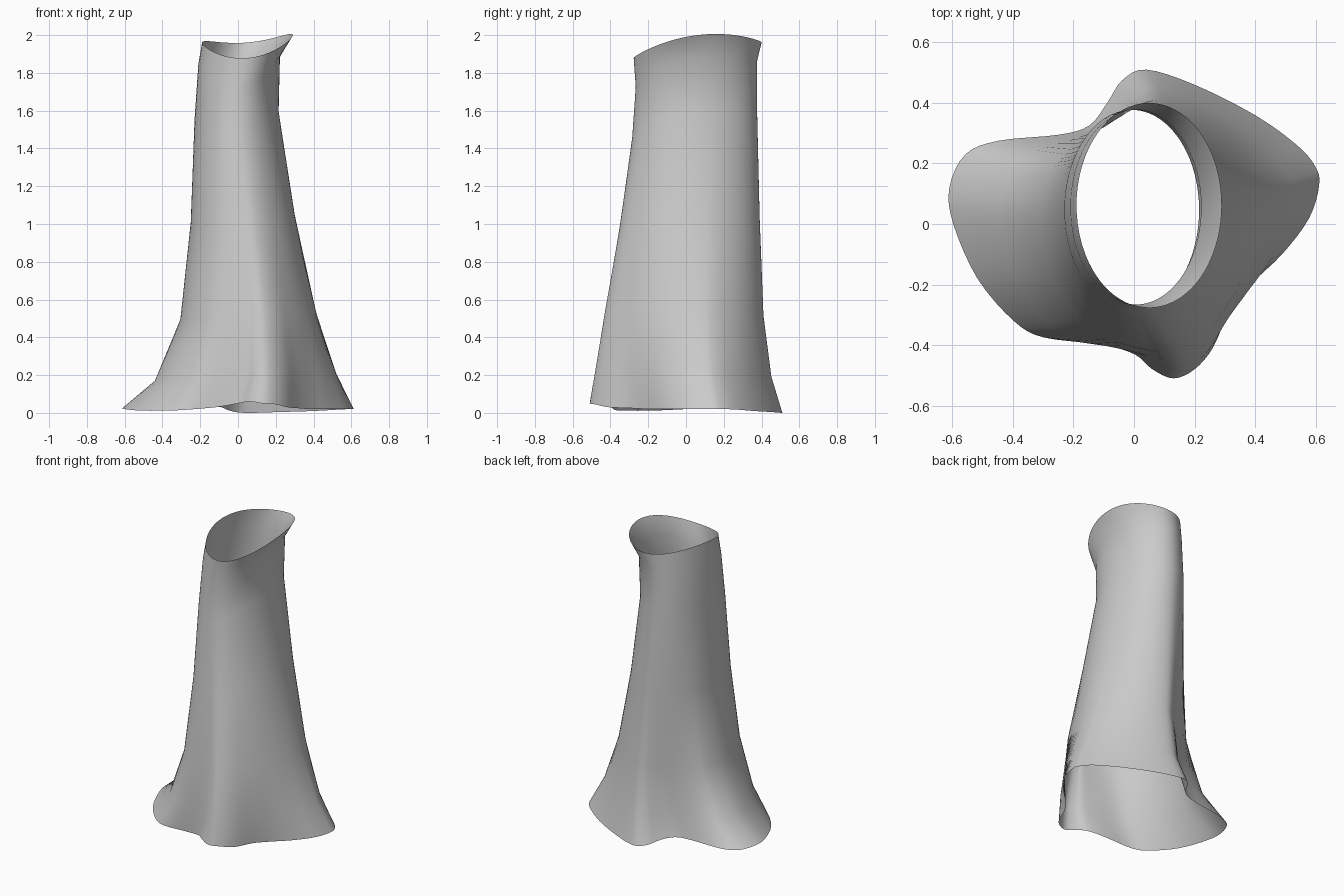
import bpy, bmesh, math
from mathutils import Vector

if "Cube" in bpy.data.objects:
    bpy.data.objects.remove(bpy.data.objects["Cube"])

# Flared base outline (x, y), counter-clockwise from the right
BASE = [(.613, .13), (.60, .19), (.54, .26), (.40, .36), (.20, .46), (.04, .51),
        (-.04, .475), (-.09, .40), (-.15, .325), (-.25, .295), (-.45, .275),
        (-.56, .23), (-.613, .12), (-.60, .0), (-.52, -.18), (-.40, -.32),
        (-.30, -.375), (-.12, -.395), (0, -.43), (.06, -.48), (.13, -.51),
        (.20, -.48), (.26, -.41), (.315, -.29), (.385, -.20), (.49, -.10), (.58, .02)]
# Height of the wavy bottom edge at each outline point
WAVE = [.02, .02, .018, .01, .004, 0, .01, .03, .035, .03, .02, .02, .025, .02,
        .012, .012, .015, .03, .05, .06, .05, .045, .03, .025, .02, .02, .02]
# Rings: z, front dip, x min, x max, y min, y max, roundness
RINGS = [(0, 0, -.613, .613, -.51, .51, 0),
         (.19, 0, -.44, .52, -.485, .452, .3),
         (.515, 0, -.305, .413, -.432, .41, .7),
         (1.03, .04, -.25, .30, -.35, .39, .93),
         (1.575, .12, -.23, .215, -.285, .377, 1),
         (1.865, .14, -.21, .222, -.266, .377, 1),
         (1.95, 0, -.19, .29, -.277, .40, 1)]
STEPS = 4


def smooth_loop(pts):
    """Closed Catmull-Rom curve through the points."""
    out, n = [], len(pts)
    for i in range(n):
        a, b, c, d = (pts[(i + k) % n] for k in (-1, 0, 1, 2))
        for s in range(STEPS):
            t = s / STEPS
            out.append(.5 * (2 * b + (c - a) * t + (2 * a - 5 * b + 4 * c - d) * t * t
                             + (3 * b - a - 3 * c + d) * t ** 3))
    return out


def fit(vals, lo, hi):
    a, b = min(vals), max(vals)
    return [lo + (v - a) / (b - a) * (hi - lo) for v in vals]


outline = smooth_loop([Vector((x, y, z)) for (x, y), z in zip(BASE, WAVE)])
unit = [Vector((p.x / .613, p.y / .51)) for p in outline]
rounds = [u.normalized() for u in unit]

# Trunk wall: rings morph from the lobed base to the oval mouth
bm = bmesh.new()
loops = []
for k, (z, dip, x0, x1, y0, y1, w) in enumerate(RINGS):
    mix = [u.lerp(r, w) for u, r in zip(unit, rounds)]
    xs, ys = fit([m.x for m in mix], x0, x1), fit([m.y for m in mix], y0, y1)
    loop = []
    for x, y, r, o in zip(xs, ys, rounds, outline):
        if k == 0:
            h = max(0, o.z)
        elif k == len(RINGS) - 1:
            h = z + .02 * r.x + .041 * r.y + .03 * (r.x ** 2 - r.y ** 2)
        else:
            h = z + .02 * r.x - dip * min(0, r.y) ** 2
        loop.append(bm.verts.new((x, y, h)))
    loops.append(loop)
n = len(outline)
for lo, hi in zip(loops, loops[1:]):
    for i in range(n):
        j = (i + 1) % n
        bm.faces.new((lo[i], lo[j], hi[j], hi[i])).smooth = True

mesh = bpy.data.meshes.new("trunk")
bm.to_mesh(mesh)
bm.free()
bpy.context.collection.objects.link(bpy.data.objects.new("trunk", mesh))
